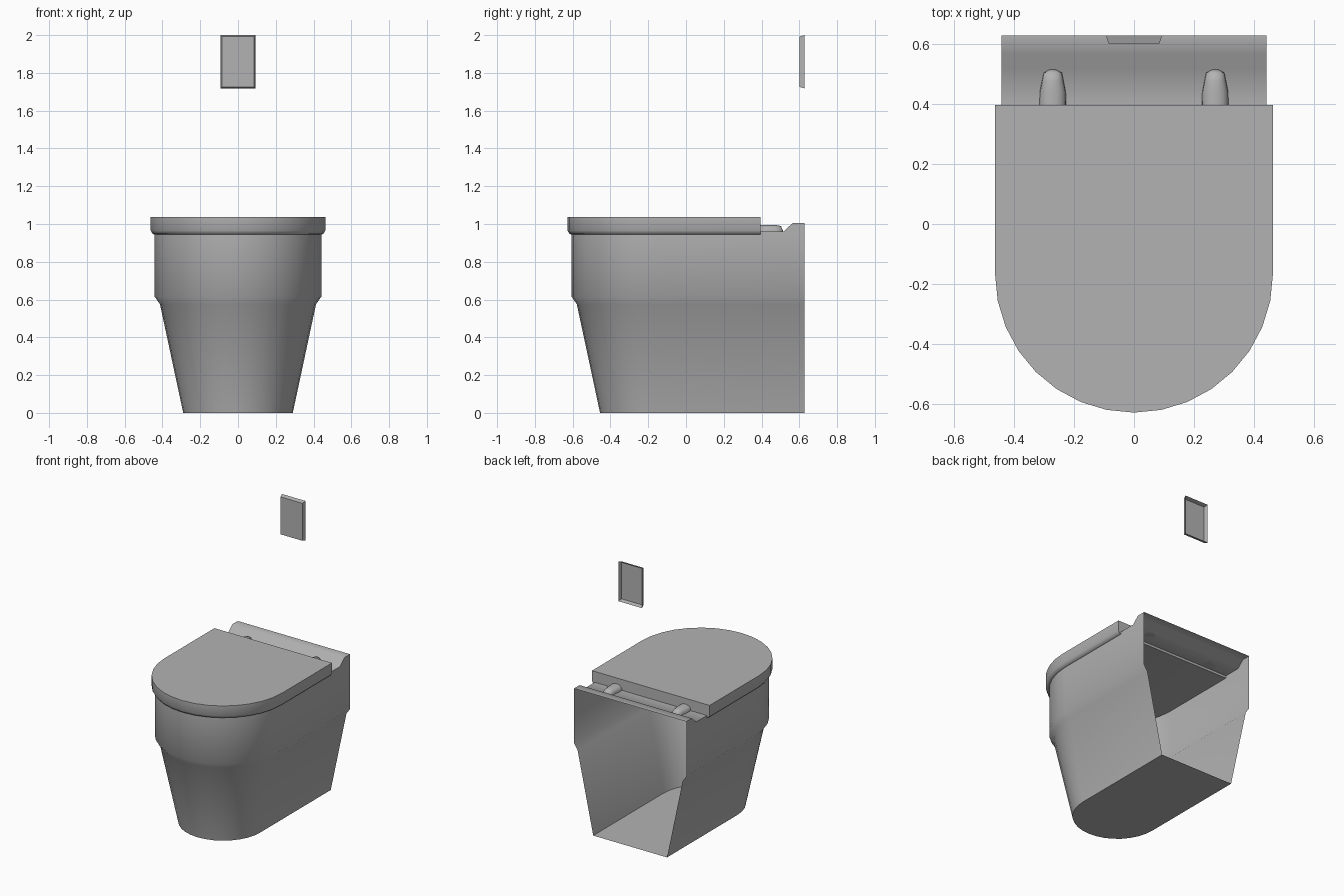
import bpy, bmesh, math

if "Cube" in bpy.data.objects:
    bpy.data.objects.remove(bpy.data.objects["Cube"])

ARC_Y = -0.165     # centre of the rounded front
BACK = 0.627       # wall plane

grey = bpy.data.materials.new("mid_grey")
grey.diffuse_color = (0.45, 0.45, 0.45, 1)
grey.use_nodes = True
grey.node_tree.nodes["Principled BSDF"].inputs["Base Color"].default_value = grey.diffuse_color


def finish(name, bm, angle=50):
    bmesh.ops.recalc_face_normals(bm, faces=bm.faces)
    me = bpy.data.meshes.new(name)
    bm.to_mesh(me)
    bm.free()
    me.materials.append(grey)
    ob = bpy.data.objects.new(name, me)
    bpy.context.collection.objects.link(ob)
    bpy.ops.object.select_all(action='DESELECT')
    ob.select_set(True)
    bpy.context.view_layer.objects.active = ob
    bpy.ops.object.shade_smooth_by_angle(angle=math.radians(angle))
    return ob


def d_ring(bm, r, z, back, n=16):
    """Open D outline: straight sides with a half-round front."""
    pts = [(r, back)]
    for i in range(n + 1):
        a = math.pi * i / n
        pts.append((r * math.cos(a), ARC_Y - r * math.sin(a)))
    pts.append((-r, back))
    return [bm.verts.new((x, y, z)) for x, y in pts]


def skin(bm, rings, closed=False):
    for a, b in zip(rings, rings[1:]):
        for i in range(len(a) if closed else len(a) - 1):
            j = (i + 1) % len(a)
            bm.faces.new((a[i], a[j], b[j], b[i]))


# Pan body: tapered shell, open at the wall side, with a floor
bm = bmesh.new()
profile = [(0.29, 0), (0.413, 0.575), (0.441, 0.615), (0.441, 0.945)]
rings = [d_ring(bm, r, z, BACK) for r, z in profile]
skin(bm, rings)
bm.faces.new(rings[0])
finish("pan_body", bm)

# Rear deck: swept profile rising to the wall, with side skirts
bm = bmesh.new()
deck = [(0.39, 0.96), (0.516, 0.96), (0.565, 1.005), (BACK, 1.005)]
rows = []
for y, z in deck:
    rows.append([bm.verts.new(p) for p in
                 ((-0.441, y, 0.945), (-0.441, y, z), (0.441, y, z), (0.441, y, 0.945))])
skin(bm, rows)
finish("rear_deck", bm)

# Closed seat and lid with a rounded lower lip
bm = bmesh.new()
rings = [d_ring(bm, r, z, 0.395) for r, z in
         [(0.44, 0.943), (0.452, 0.948), (0.462, 0.965), (0.462, 1.037)]]
skin(bm, rings, closed=True)
bm.faces.new(rings[0])
bm.faces.new(rings[-1])
finish("lid", bm)

# Hinges: domed, tapering covers on the deck
for side, name in ((-1, "left_hinge"), (1, "right_hinge")):
    bm = bmesh.new()
    rings = []
    for y, w, h in [(0.385, 0.044, 0.036), (0.44, 0.043, 0.036), (0.475, 0.036, 0.035),
                    (0.503, 0.03, 0.029), (0.513, 0.01, 0.006)]:
        rings.append([bm.verts.new((side * 0.27 + w * math.cos(math.pi * i / 10), y,
                                    0.96 + h * math.sin(math.pi * i / 10) ** 0.8))
                      for i in range(11)])
    skin(bm, rings, closed=True)
    bm.faces.new(rings[-1])
    bm.faces.new(rings[0])
    finish(name, bm, 75)

# Flush plate: shallow tray on the wall, open at the back
bm = bmesh.new()
rings = []
for y, inset in ((BACK, 0), (0.60, 0.008)):
    x, z0, z1 = 0.093 - inset, 1.718 + inset, 2.0 - inset
    rings.append([bm.verts.new(p) for p in
                  ((-x, y, z0), (x, y, z0), (x, y, z1), (-x, y, z1))])
skin(bm, rings, closed=True)
bm.faces.new(rings[-1])
finish("flush_plate", bm, 20)
